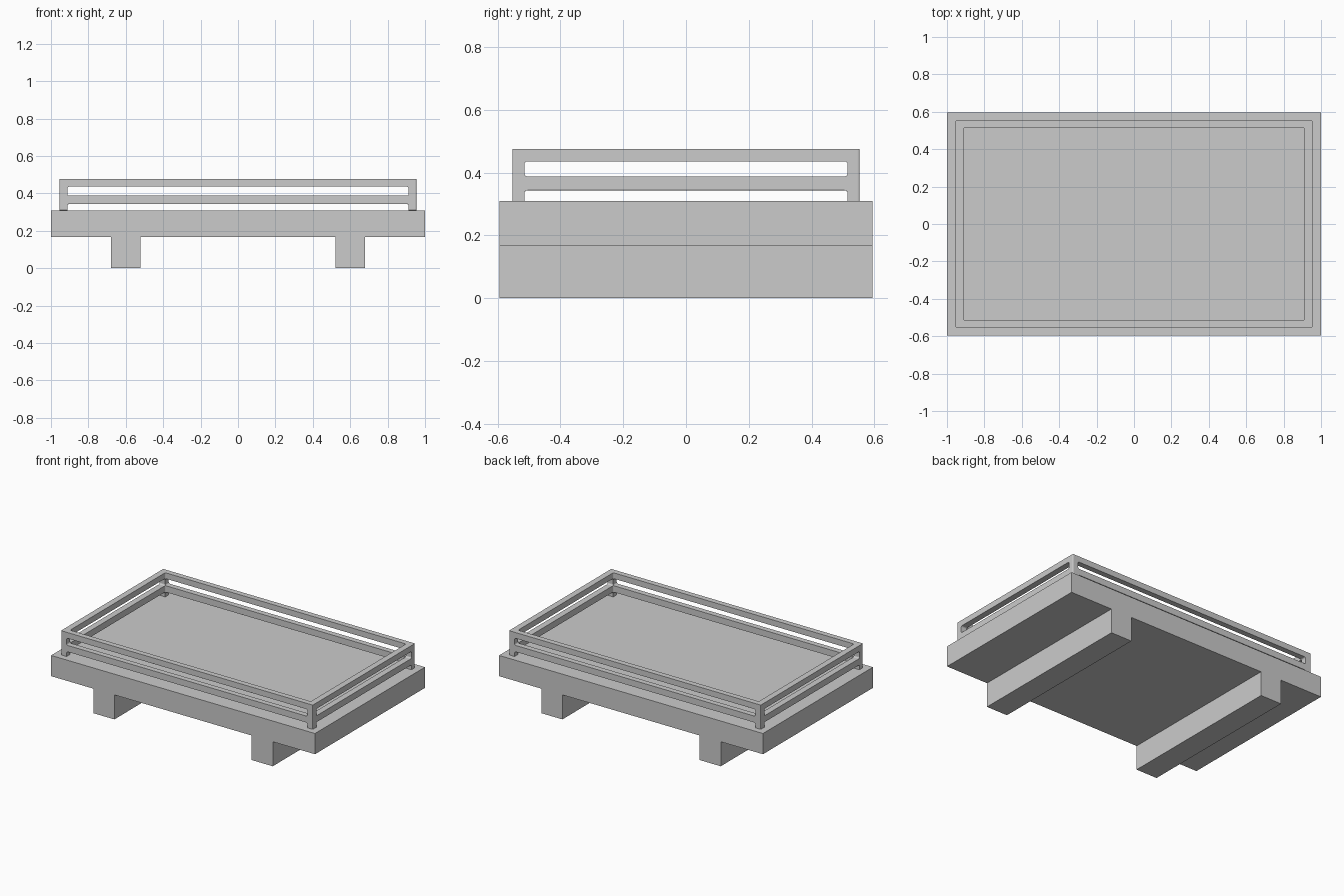
import bpy
import bmesh

cube = bpy.data.objects.get("Cube")
if cube:
    bpy.data.objects.remove(cube, do_unlink=True)

GREY = (0.6, 0.6, 0.6, 1.0)
mat = bpy.data.materials.new("plain grey")
mat.use_nodes = True
mat.diffuse_color = GREY
mat.node_tree.nodes["Principled BSDF"].inputs["Base Color"].default_value = GREY


def box(name, low, high, round_axis=None, radius=0.01):
    """Box between two corners; edges along round_axis are rounded."""
    bm = bmesh.new()
    bmesh.ops.create_cube(bm, size=1)
    for v in bm.verts:
        v.co = [(a + b) / 2 + c * (b - a) for a, b, c in zip(low, high, v.co)]
    if round_axis is not None:
        edges = [e for e in bm.edges
                 if abs((e.verts[0].co - e.verts[1].co).normalized()[round_axis]) > 0.9]
        bmesh.ops.bevel(bm, geom=edges, offset=radius, segments=4,
                        profile=0.5, affect='EDGES')
    mesh = bpy.data.meshes.new(name)
    bm.to_mesh(mesh)
    bm.free()
    mesh.materials.append(mat)
    obj = bpy.data.objects.new(name, mesh)
    bpy.context.collection.objects.link(obj)
    return obj


def cut(target, cutter):
    cutter.hide_render = True
    cutter.hide_set(True)
    cutter.display_type = 'WIRE'
    mod = target.modifiers.new(cutter.name, 'BOOLEAN')
    mod.operation = 'DIFFERENCE'
    mod.solver = 'EXACT'
    mod.object = cutter


# Deck and the two full-depth runners, joined as one solid
DEPTH = 0.595
BOTTOM, TOP = 0.168, 0.31
box("deck", (-1, -DEPTH, BOTTOM), (1, DEPTH, TOP))
for side, x in (("left", 0.6), ("right", -0.6)):
    box(side + "_runner", (x - 0.08, -DEPTH, 0), (x + 0.08, DEPTH, BOTTOM))

# Guard rail: a rounded block, hollowed out and slotted on all sides
OX, OY = 0.954, 0.553
IX, IY = 0.912, 0.515
rail = box("guard_rail", (-OX, -OY, TOP), (OX, OY, 0.476), 2, 0.006)
cut(rail, box("hollow_cutter", (-IX, -IY, 0.2), (IX, IY, 0.6), 2))
for level, z0, z1 in (("lower", 0.25, 0.344), ("upper", 0.388, 0.436)):
    cut(rail, box(level + "_front_slot_cutter", (-IX, -1, z0), (IX, 1, z1), 1))
    cut(rail, box(level + "_side_slot_cutter", (-1.2, -IY, z0), (1.2, IY, z1), 0))

# Slightly softened rail edges
bevel = rail.modifiers.new("soft_edges", 'BEVEL')
bevel.width = 0.002
bevel.segments = 1
bevel.limit_method = 'ANGLE'
bevel.angle_limit = 1.0
